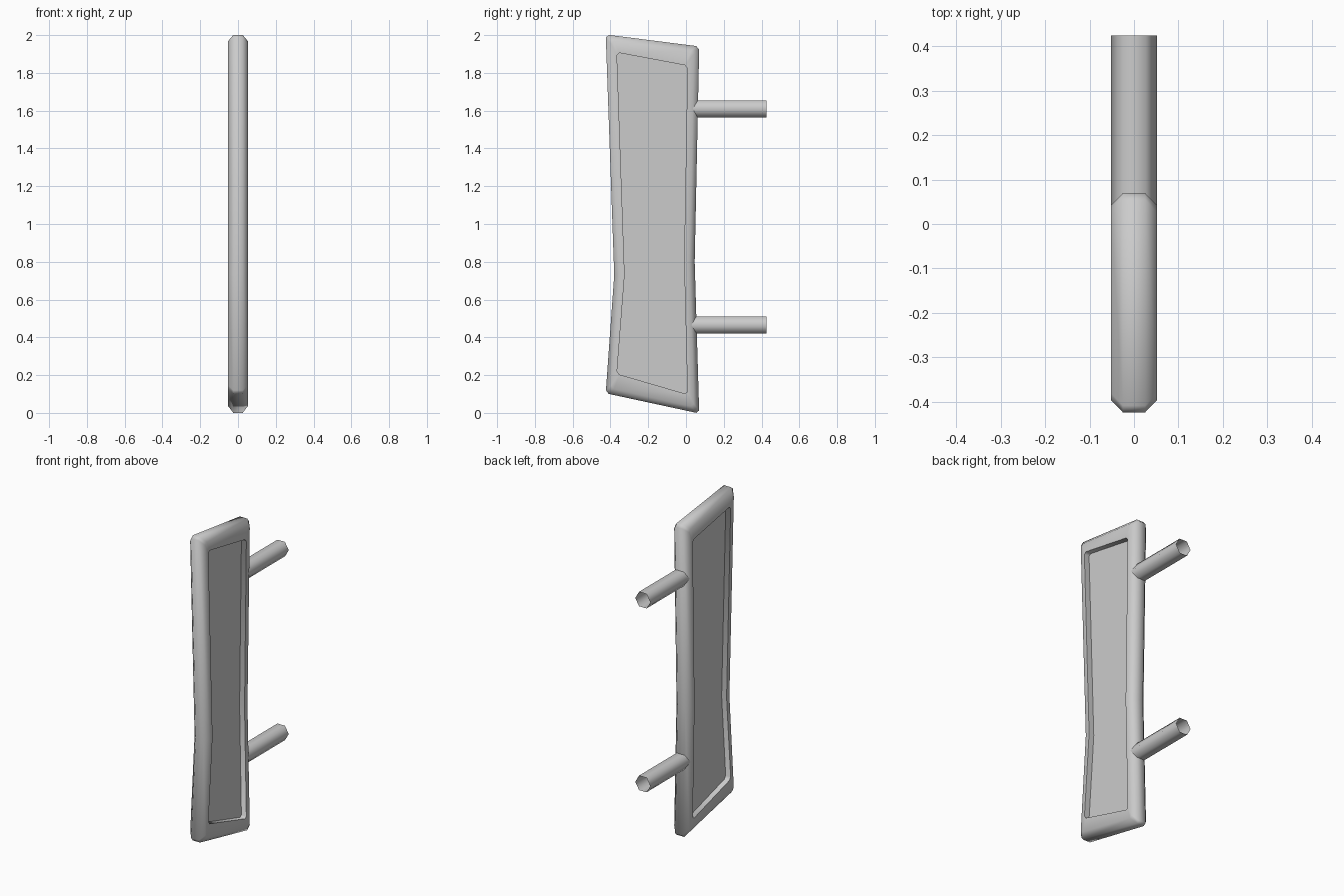
import bpy, bmesh, math
from mathutils import Vector, Matrix

if "Cube" in bpy.data.objects:
    bpy.data.objects.remove(bpy.data.objects["Cube"])

# Outlines in (y, z): bottom back, waist back, top back, top front, waist front, bottom front
OUTER = [(0.070, -0.003), (0.046, 0.80), (0.070, 1.940), (-0.425, 2.003), (-0.380, 0.73), (-0.425, 0.104)]
SHOULDER = [(0.042, 0.032), (0.019, 0.80), (0.042, 1.914), (-0.397, 1.970), (-0.353, 0.73), (-0.397, 0.130)]
INNER = [(0.008, 0.098), (-0.010, 0.80), (0.008, 1.838), (-0.366, 1.908), (-0.325, 0.73), (-0.366, 0.207)]


def cut_corners(points, cut):
    """Replace each true corner with two points; keep the waist points."""
    pts = [Vector(p) for p in points]
    out = []
    for i, p in enumerate(pts):
        if i in (1, 4):
            out.append(p)
            continue
        for q in (pts[i - 1], pts[(i + 1) % len(pts)]):
            out.append(p + (q - p).normalized() * cut)
    return out


def finish(bm, name, angle):
    bmesh.ops.recalc_face_normals(bm, faces=bm.faces)
    mesh = bpy.data.meshes.new(name)
    bm.to_mesh(mesh)
    bm.free()
    obj = bpy.data.objects.new(name, mesh)
    bpy.context.collection.objects.link(obj)
    bpy.ops.object.select_all(action='DESELECT')
    obj.select_set(True)
    bpy.context.view_layer.objects.active = obj
    bpy.ops.object.shade_smooth_by_angle(angle=math.radians(angle))
    return obj


# Handle grip: chamfered rim with a recessed panel on both sides
outer, shoulder = cut_corners(OUTER, 0.016), cut_corners(SHOULDER, 0.016)
inner = cut_corners(INNER, 0.014)
HALF, EDGE, PANEL = 0.052, 0.025, 0.018
profile = [(inner, -PANEL), (inner, -HALF), (shoulder, -HALF), (outer, -EDGE),
           (outer, EDGE), (shoulder, HALF), (inner, HALF), (inner, PANEL)]
bm = bmesh.new()
rings = [[bm.verts.new((x, p.x, p.y)) for p in loop] for loop, x in profile]
n = len(outer)
for a, b in zip(rings, rings[1:]):
    for i in range(n):
        j = (i + 1) % n
        bm.faces.new((a[i], a[j], b[j], b[i]))
bm.faces.new(rings[0])
bm.faces.new(rings[-1])
finish(bm, "handle_grip", 62)

# Mounting posts: open hexagonal tubes running back from the grip
START, END = 0.02, 0.425
for label, z in (("lower", 0.465), ("upper", 1.61)):
    bm = bmesh.new()
    place = (Matrix.Translation((0, (START + END) / 2, z))
             @ Matrix.Rotation(math.radians(90), 4, 'X') @ Matrix.Rotation(math.radians(90), 4, 'Z'))
    bmesh.ops.create_cone(bm, cap_ends=False, segments=6, radius1=0.052, radius2=0.052,
                          depth=END - START, matrix=place)
    finish(bm, label + "_mounting_post", 65)
